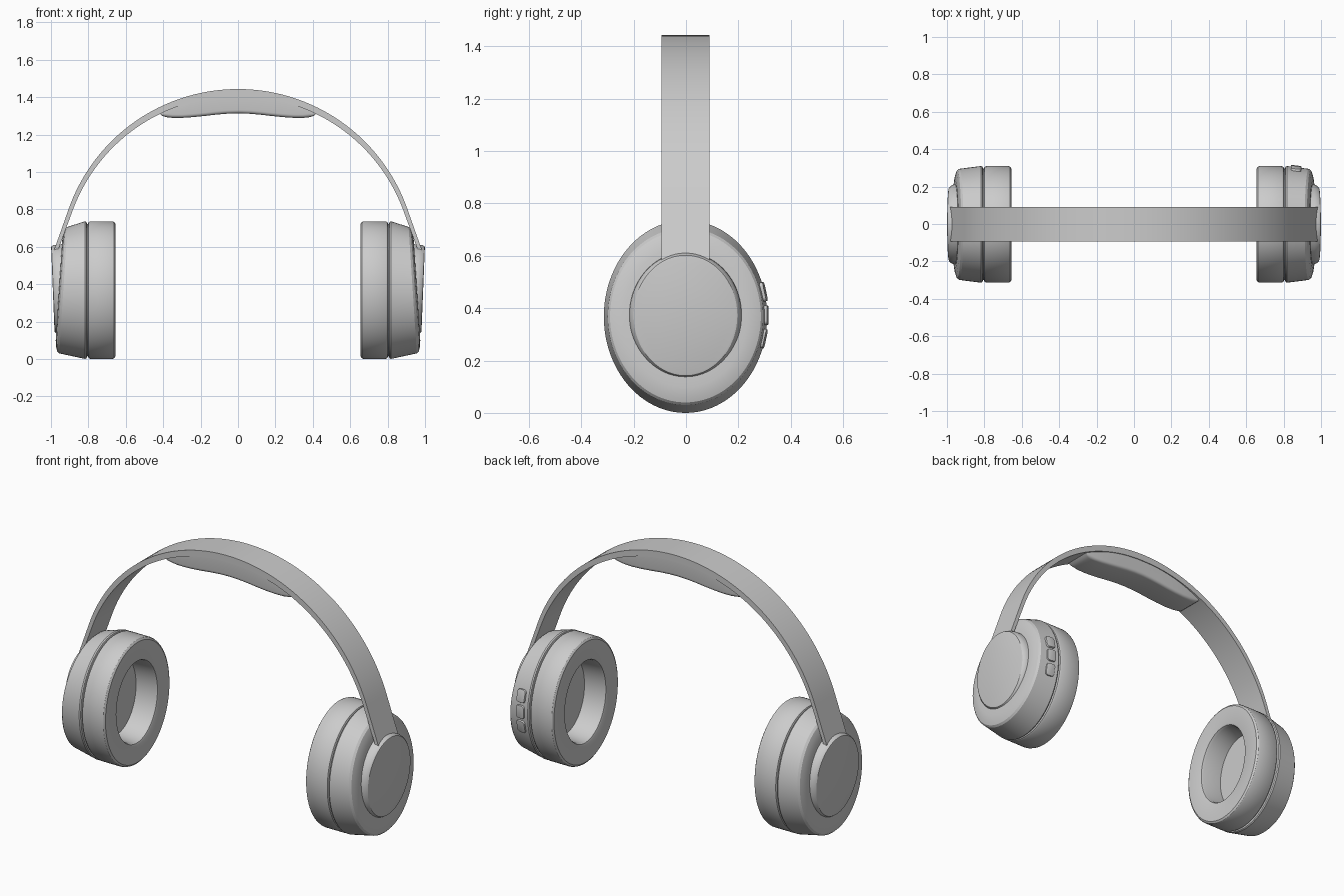
import bpy, bmesh, math
from mathutils import Vector, Matrix

if "Cube" in bpy.data.objects:
    bpy.data.objects.remove(bpy.data.objects["Cube"])

N = 96          # segments around each cup
CZ = 0.368      # cup centre height
Y0 = -0.002     # slight offset balancing the buttons


def finish(name, bm, angle=30):
    bmesh.ops.recalc_face_normals(bm, faces=bm.faces)
    me = bpy.data.meshes.new(name)
    bm.to_mesh(me)
    bm.free()
    ob = bpy.data.objects.new(name, me)
    bpy.context.collection.objects.link(ob)
    bpy.ops.object.select_all(action='DESELECT')
    ob.select_set(True)
    bpy.context.view_layer.objects.active = ob
    bpy.ops.object.shade_smooth_by_angle(angle=math.radians(angle))
    return ob


def loft(name, sections, angle=30):
    """Skin a list of closed sections and cap both ends."""
    bm = bmesh.new()
    rings = [[bm.verts.new(p) for p in s] for s in sections]
    n = len(rings[0])
    for a, b in zip(rings, rings[1:]):
        for i in range(n):
            j = (i + 1) % n
            bm.faces.new((a[i], a[j], b[j], b[i]))
    bm.faces.new(rings[0])
    bm.faces.new(rings[-1])
    return finish(name, bm, angle)


def ellipses(side, rows, cz=CZ):
    """Rows of (x, y radius, z radius, tilt) turned into ellipse rings."""
    out = []
    for x, ry, rz, tilt in rows:
        ring = []
        for i in range(N):
            a = 2 * math.pi * i / N
            dz = rz * math.sin(a)
            ring.append((side * (x + tilt * dz), Y0 + ry * math.cos(a), cz + dz))
        out.append(ring)
    return out


T = -0.065
ear_pad = [(.808, .295, .350, 0), (.803, .298, .353, 0), (.799, .307, .363, 0),
           (.790, .312, .368, 0), (.672, .312, .368, 0), (.662, .308, .364, 0),
           (.655, .298, .354, 0), (.655, .202, .252, 0), (.659, .192, .241, 0),
           (.672, .187, .235, 0), (.790, .180, .226, 0)]
housing = [(.800, .297, .353, 0), (.807, .298, .354, 0), (.810, .308, .364, 0),
           (.817, .312, .368, 0), (.934, .297, .338, T), (.945, .288, .328, T),
           (.952, .268, .306, T), (.957, .235, .270, T), (.957, .190, .220, T)]
disc = [(.930, .216, .242, 0), (.962, .214, .240, .02), (.980, .206, .235, .04),
        (.988, .198, .230, .04), (.990, .190, .224, .04)]

for side, label in ((-1, "left"), (1, "right")):
    loft(label + "_ear_pad", ellipses(side, ear_pad))
    loft(label + "_housing", ellipses(side, housing), 22)
    loft(label + "_outer_disc", ellipses(side, disc, .372))

# Headband: circular arc running into straight tangent ends
R, ZC, XT = 0.96, 0.483, 0.905
a_end = math.asin(XT / R)
path = []
for i in range(-40, 41):
    a = a_end * i / 40
    path.append((Vector((R * math.sin(a), 0, ZC + R * math.cos(a))),
                 Vector((math.sin(a), 0, math.cos(a))), .04 - .017 * abs(i / 40)))


def band_end(s):
    p, nrm, t = path[-1] if s > 0 else path[0]
    d = Vector((s * -nrm.z * -1, 0, -abs(nrm.x)))
    k = (p.z - .575) / abs(d.z)
    return (p + d * k, nrm, .02)


path = [band_end(-1)] + path + [band_end(1)]
W = .0925
sections = []
for p, nrm, t in path:
    q = p - nrm * t
    sections.append([(p.x, Y0 - W, p.z), (p.x, Y0 + W, p.z),
                     (q.x, Y0 + W, q.z), (q.x, Y0 - W, q.z)])
loft("headband", sections)

# Head cushion: wavy underside, rounded lower edges
under = [(0, 1.313), (.06, 1.311), (.12, 1.306), (.18, 1.299), (.24, 1.293),
         (.30, 1.289), (.35, 1.289), (.385, 1.293), (.405, 1.300), (.42, 1.312)]
under = [(-x, z) for x, z in under[:0:-1]] + under
sections = []
for x, zb in under:
    zt = ZC + math.sqrt((R - .03) ** 2 - x * x)
    w = .088 - .010 * (abs(x) / .42) ** 4
    r = min(.018, (zt - zb) * .5)
    prof = [(-w, zt), (w, zt)]
    arc = [(w - r + r * math.cos(k * math.pi / 8), zb + r - r * math.sin(k * math.pi / 8))
           for k in range(5)]
    prof += arc + [(-y, z) for y, z in reversed(arc)]
    sections.append([(x, Y0 + y, z) for y, z in prof])
loft("head_cushion", sections, 40)

# Three control buttons on the back of the right cup
for i, name in enumerate(("lower_button", "middle_button", "upper_button")):
    a = (i - 1) * .25
    ry, rz = .304, .358
    pos = Vector((.866, Y0 + ry * math.cos(a), CZ + .005 + rz * math.sin(a)))
    tilt = math.atan2(math.sin(a) / rz, math.cos(a) / ry)
    bm = bmesh.new()
    bmesh.ops.create_cube(bm, size=1)
    bmesh.ops.scale(bm, vec=(.056, .022, .074), verts=bm.verts)
    sides = [e for e in bm.edges if abs(e.verts[0].co.y - e.verts[1].co.y) > .01]
    bmesh.ops.bevel(bm, geom=sides, offset=.016, segments=5, affect='EDGES', profile=.5)
    top = [e for e in bm.edges if all(v.co.y > .01 for v in e.verts)]
    bmesh.ops.bevel(bm, geom=top, offset=.003, segments=2, affect='EDGES', profile=.5)
    bm.transform(Matrix.Translation(pos) @ Matrix.Rotation(tilt, 4, 'X')
                 @ Matrix.Rotation(-.12, 4, 'Z'))
    finish(name, bm)
